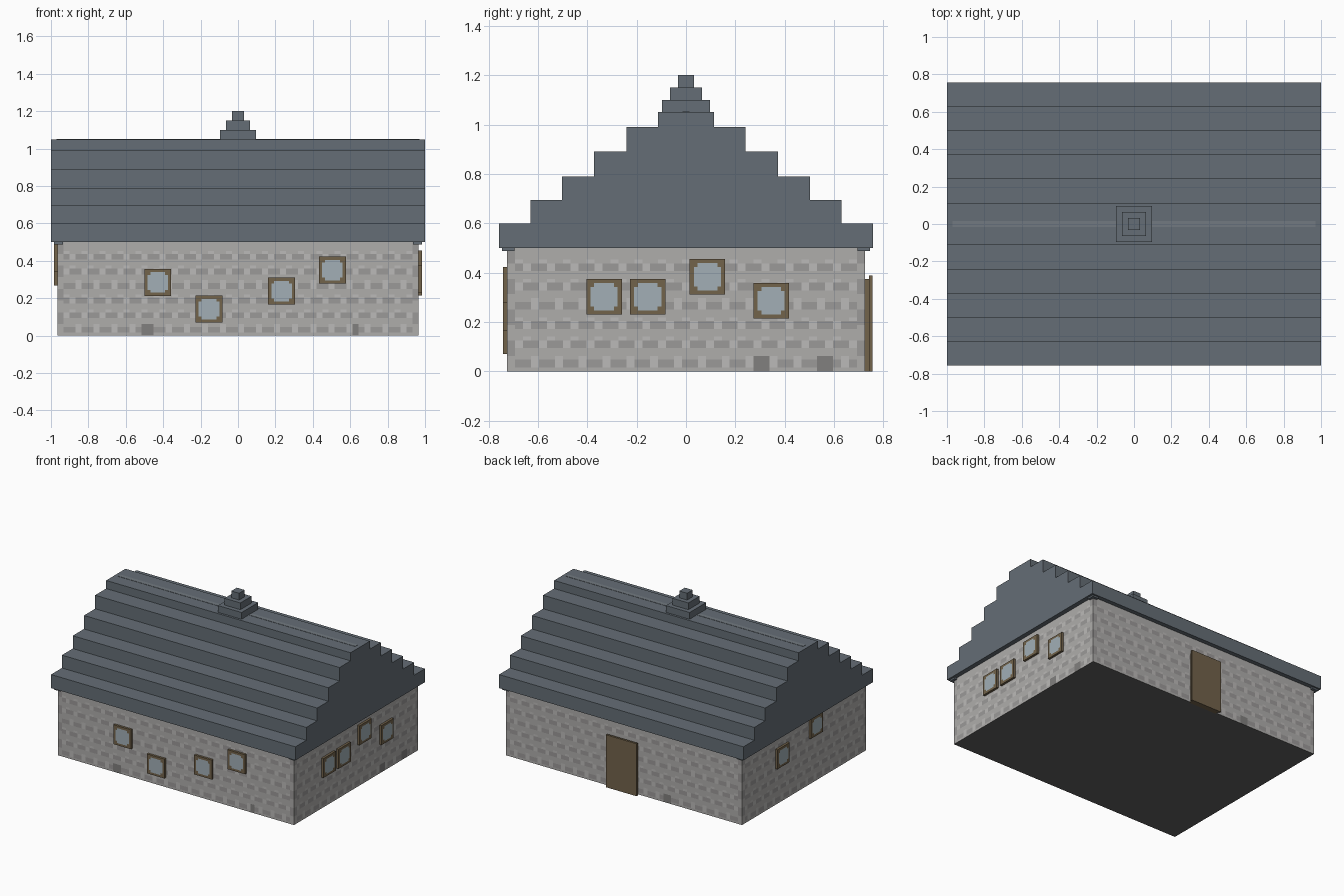
import bpy, bmesh

if "Cube" in bpy.data.objects:
    bpy.data.objects.remove(bpy.data.objects["Cube"])


def mat(name, r, g, b):
    m = bpy.data.materials.new(name)
    m.diffuse_color = (r, g, b, 1)
    m.use_nodes = True
    m.node_tree.nodes["Principled BSDF"].inputs["Base Color"].default_value = m.diffuse_color
    return m


STONE = mat("stone", 0.43, 0.42, 0.41)
JOINT = mat("joint", 0.50, 0.49, 0.48)
COURSE = mat("course", 0.33, 0.32, 0.315)
DARK = mat("dark_stone", 0.22, 0.215, 0.21)
FLOOR = mat("floor", 0.12, 0.118, 0.115)
SLATE = mat("slate", 0.13, 0.155, 0.18)
RIDGE = mat("ridge", 0.17, 0.195, 0.22)
WOOD = mat("wood", 0.17, 0.125, 0.07)
GLASS = mat("glass", 0.36, 0.43, 0.47)

WX, WY, WH = 0.966, 0.725, 0.5


def finish(name, bm, *mats):
    me = bpy.data.meshes.new(name)
    bmesh.ops.recalc_face_normals(bm, faces=bm.faces)
    bm.to_mesh(me)
    bm.free()
    for m in mats:
        me.materials.append(m)
    ob = bpy.data.objects.new(name, me)
    bpy.context.collection.objects.link(ob)
    return ob


def add_box(bm, x0, x1, y0, y1, z0, z1):
    vs = bmesh.ops.create_cube(bm, size=1)["verts"]
    for v in vs:
        v.co = (x1 if v.co.x > 0 else x0, y1 if v.co.y > 0 else y0,
                z1 if v.co.z > 0 else z0)


def box(name, m, *dims):
    bm = bmesh.new()
    add_box(bm, *dims)
    return finish(name, bm, m)


# Walls: flat grids of coloured cells make the stone courses
def place(side, u, d, z):
    return {"front": (u, -WY - d, z), "back": (u, WY + d, z),
            "right": (WX + d, u, z), "left": (-WX - d, u, z)}[side]


def stone_index(u, z, row, col, half, stones):
    if z < 0.0625 and any(a < u < b for a, b in stones):
        return 3
    if half - abs(u) < 0.03:
        return 2 if (row // 4) % 2 else 0
    if row < 30 and row % 5 in (1, 2):
        return 1 if (col + 2 * (row // 5)) % 3 == 0 else 2
    return 1 if row % 5 == 3 and (col + row // 5) % 3 == 0 else 0


base_stones = {"front": [(-0.50, -0.44), (0.60, 0.66)], "back": [(-0.38, -0.32)],
               "right": [(0.27, 0.335), (0.545, 0.61)], "left": []}
bm = bmesh.new()
ROWS = 32
for side, stones in base_stones.items():
    half, cols = (WX, 60) if side in ("front", "back") else (WY, 45)
    grid = [[bm.verts.new(place(side, -half + 2 * half * c / cols, 0, WH * r / ROWS))
             for c in range(cols + 1)] for r in range(ROWS + 1)]
    for r in range(ROWS):
        for c in range(cols):
            f = bm.faces.new((grid[r][c], grid[r][c + 1], grid[r + 1][c + 1], grid[r + 1][c]))
            u = -half + 2 * half * (c + 0.5) / cols
            f.material_index = stone_index(u, WH * (r + 0.5) / ROWS, r, c, half, stones)
floor = bm.faces.new([bm.verts.new((x * WX, y * WY, 0))
                      for x, y in ((-1, -1), (-1, 1), (1, 1), (1, -1))])
floor.material_index = 4
bmesh.ops.remove_doubles(bm, verts=bm.verts, dist=0.0005)
finish("walls", bm, STONE, JOINT, COURSE, DARK, FLOOR)

# Stepped roof: half profile mirrored, extruded along x
steps = [(0.757, 0.5, 0.6), (0.63, 0.6, 0.695), (0.503, 0.695, 0.79),
         (0.372, 0.79, 0.89), (0.242, 0.89, 0.99), (0.113, 0.99, 1.05)]
right_half = [(y, z) for y, z0, z1 in steps for z in (z0, z1)]
profile = right_half + [(-y, z) for y, z in reversed(right_half)]
bm = bmesh.new()
f = bm.faces.new([bm.verts.new((-1, y, z)) for y, z in profile])
ext = bmesh.ops.extrude_face_region(bm, geom=[f])["geom"]
bmesh.ops.translate(bm, vec=(2, 0, 0), verts=[v for v in ext if isinstance(v, bmesh.types.BMVert)])
finish("roof", bm, SLATE)

# Ridge strip and stepped finial
box("ridge_strip", RIDGE, -0.97, 0.97, -0.015, 0.015, 1.045, 1.052)
for i, h in enumerate((0.097, 0.065, 0.032)):
    box(f"finial_step_{i + 1}", SLATE, -h, h, -h, h, 1.05 + 0.05 * i, 1.10 + 0.05 * i)

# Corner blocks beneath the eaves
bm = bmesh.new()
for sx in (-1, 1):
    for sy in (-1, 1):
        xs = sorted((sx * 0.935, sx * 0.985))
        ys = sorted((sy * 0.695, sy * 0.745))
        add_box(bm, *xs, *ys, 0.488, 0.502)
finish("eave_corner_blocks", bm, SLATE)

# Door
box("door_frame", WOOD, -0.115, 0.115, WY - 0.01, 0.741, 0, 0.375)
box("door_panel", WOOD, -0.125, 0.125, 0.741, 0.756, 0, 0.388)


# Windows: wooden frame with a flush notched pane
def window(side, i, u, z):
    def plate(bm, hu, hz, d0, d1):
        a, b = place(side, u - hu, d0, z - hz), place(side, u + hu, d1, z + hz)
        add_box(bm, *sorted((a[0], b[0])), *sorted((a[1], b[1])), z - hz, z + hz)
    bm = bmesh.new()
    plate(bm, 0.072, 0.072, -0.01, 0.0165)
    finish(f"{side}_window_frame_{i}", bm, WOOD)
    bm = bmesh.new()
    # notched pane outline, built from one quadrant
    quad = [(0.055, 0.04), (0.04, 0.04), (0.04, 0.055)]
    pts = []
    for sx, sz in ((1, 1), (-1, 1), (-1, -1), (1, -1)):
        q = quad if sx * sz > 0 else quad[::-1]
        pts += [(sx * a, sz * b) for a, b in q]
    bm.faces.new([bm.verts.new(place(side, u + a, 0.0175, z + b)) for a, b in pts])
    pane = finish(f"{side}_window_pane_{i}", bm, GLASS)
    outward = place(side, 0, 1, 0)
    n = pane.data.polygons[0].normal
    if n.x * (outward[0] if side in ("left", "right") else 0) + \
       n.y * (outward[1] if side in ("front", "back") else 0) < 0:
        pane.data.flip_normals()


windows = {"front": [(-0.429, 0.285), (-0.155, 0.142), (0.233, 0.238), (0.505, 0.35)],
           "right": [(-0.332, 0.302), (-0.155, 0.302), (0.087, 0.383), (0.345, 0.286)],
           "left": [(0.263, 0.34), (-0.129, 0.415)]}
for side, spots in windows.items():
    for i, (u, z) in enumerate(spots, 1):
        window(side, i, u, z)
